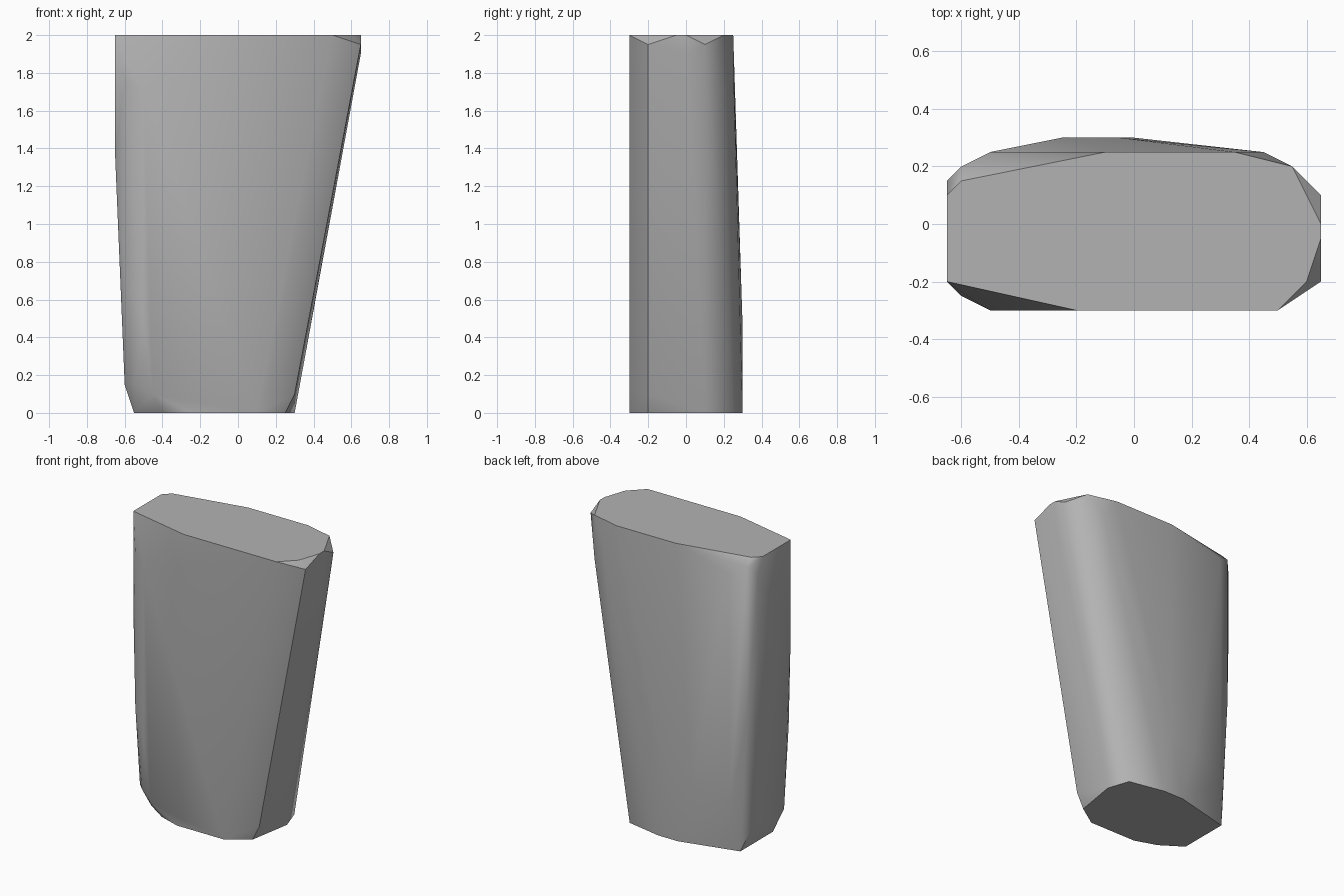
import bpy
import bmesh
import math

GRID = 0.05  # every corner sits on this step

cube = bpy.data.objects.get("Cube")
if cube:
    bpy.data.objects.remove(cube, do_unlink=True)


def flat_colour(name, value):
    material = bpy.data.materials.new(name)
    material.use_nodes = True
    colour = (value, value, value, 1)
    material.diffuse_color = colour
    material.node_tree.nodes["Principled BSDF"].inputs["Base Color"].default_value = colour
    return material


def level(outline, height):
    """Corners of a flat outline at one height."""
    return [(x, y, height) for x, y in outline]


def convex_block(name, corners, material):
    """Solid wrapped tightly around its corners."""
    bm = bmesh.new()
    for corner in corners:
        bm.verts.new([axis * GRID for axis in corner])
    hull = bmesh.ops.convex_hull(bm, input=bm.verts[:], use_existing_faces=False)
    spare = {g for g in hull["geom_interior"] + hull["geom_unused"]
             if isinstance(g, bmesh.types.BMVert)}
    bmesh.ops.delete(bm, geom=list(spare), context="VERTS")
    bmesh.ops.dissolve_limit(bm, angle_limit=math.radians(0.1),
                             verts=bm.verts[:], edges=bm.edges[:])
    bmesh.ops.recalc_face_normals(bm, faces=bm.faces[:])
    mesh = bpy.data.meshes.new(name)
    bm.to_mesh(mesh)
    bm.free()
    mesh.materials.append(material)
    block = bpy.data.objects.new(name, mesh)
    bpy.context.collection.objects.link(block)
    return block


# Flat base and flat top
base_outline = [(-11, -3), (-11, 4), (-3, 6), (0, 6), (5, 5), (6, 2),
                (5, -4), (2, -6), (-5, -6), (-8, -5)]
top_outline = [(-13, -4), (-13, 2), (-12, 3), (-2, 5), (7, 5), (11, 4),
               (13, 0), (13, -1), (12, -4), (10, -6), (-4, -6)]
corners = level(base_outline, 0) + level(top_outline, 40)

# Chipped rim around the base
corners += [(4, 5, 1), (3, -6, 2), (6, -4, 2), (6, 1, 2),
            (-9, -6, 2), (-11, -5, 3), (-12, -4, 3), (-12, 3, 3)]

# Chipped rim around the top
corners += [(13, -4, 39), (13, 2, 39), (13, 0, 38), (11, 4, 34), (9, 5, 37),
            (-10, 5, 38), (-12, 4, 39), (-13, 3, 38)]

# Bulging front, back and near-vertical side
corners += [(-10, -6, 10), (-10, -6, 34), (-12, -5, 14), (-12, -5, 35)]
corners += [(-5, 6, 8), (-1, 6, 9), (-10, 5, 6)]
corners += [(-13, -4, 27), (-13, 3, 27), (-12, 4, 18)]

stone = convex_block("tapered_stone", corners, flat_colour("plain grey", 0.45))

# Soft shading with crisp chipped edges
bpy.ops.object.select_all(action="DESELECT")
stone.select_set(True)
bpy.context.view_layer.objects.active = stone
bpy.ops.object.shade_smooth_by_angle(angle=math.radians(40))
